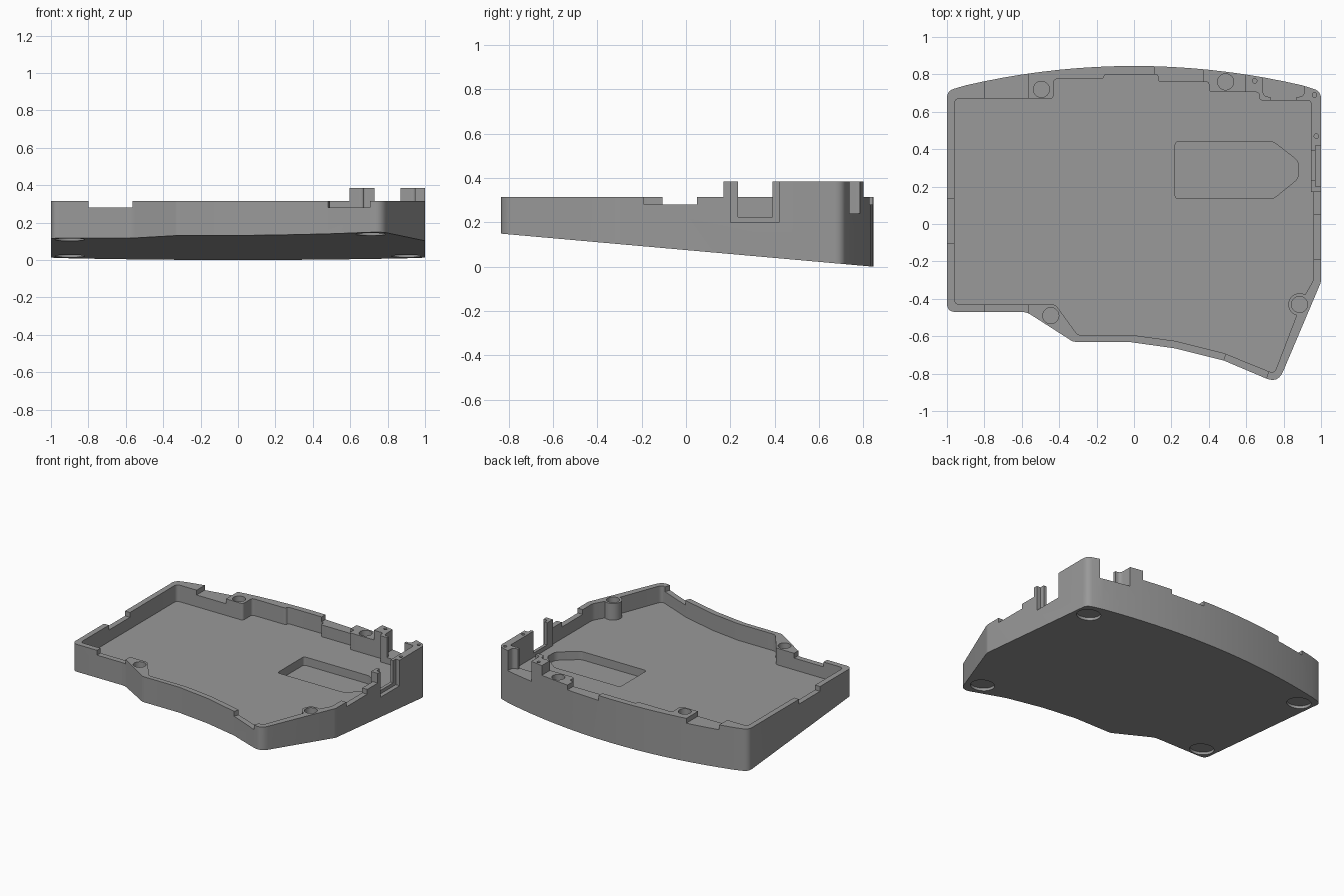
import bpy, bmesh, math
from mathutils import Vector

if "Cube" in bpy.data.objects:
    bpy.data.objects.remove(bpy.data.objects["Cube"])

RIM, TOP, FLOOR, NOTCH = 0.315, 0.385, 0.195, 0.28
SLOPE = 0.15 / 1.69


def under(y):
    """Height of the sloping underside."""
    return 0.15 - (y + 0.845) * SLOPE


def rounded(pts):
    """Points are (x, y) or (x, y, corner radius)."""
    out = []
    for i, p in enumerate(pts):
        c = Vector(p[:2])
        if len(p) == 2:
            out.append(c)
            continue
        a = c + (Vector(pts[i - 1][:2]) - c).normalized() * p[2]
        b = c + (Vector(pts[(i + 1) % len(pts)][:2]) - c).normalized() * p[2]
        for k in range(7):
            t = k / 6
            out.append(a * (1 - t) ** 2 + c * 2 * t * (1 - t) + b * t * t)
    return out


def prism(name, pts, z0, z1):
    bm = bmesh.new()
    face = bm.faces.new([bm.verts.new((p[0], p[1], z0)) for p in rounded(pts)])
    ext = bmesh.ops.extrude_face_region(bm, geom=[face])
    verts = [v for v in ext["geom"] if isinstance(v, bmesh.types.BMVert)]
    bmesh.ops.translate(bm, verts=verts, vec=(0, 0, z1 - z0))
    bmesh.ops.recalc_face_normals(bm, faces=bm.faces)
    me = bpy.data.meshes.new(name)
    bm.to_mesh(me)
    bm.free()
    ob = bpy.data.objects.new(name, me)
    bpy.context.collection.objects.link(ob)
    return ob


def circle(x, y, r, n=32):
    return [(x + r * math.cos(2 * math.pi * i / n),
             y + r * math.sin(2 * math.pi * i / n)) for i in range(n)]


def box(x0, x1, y0, y1):
    return [(x0, y0), (x1, y0), (x1, y1), (x0, y1)]


def cut(pts, z0, z1=0.6, slope=False):
    c = prism("cutter", pts, z0, z1)
    c.hide_render = True
    if slope:  # lean the cutter along the underside
        for v in c.data.vertices:
            v.co.z += under(v.co.y)
    m = case.modifiers.new("cut", "BOOLEAN")
    m.operation, m.solver, m.object = "DIFFERENCE", "EXACT", c
    bpy.context.view_layer.objects.active = case
    bpy.ops.object.modifier_apply(modifier="cut")
    bpy.data.objects.remove(c)


# Outer shell with a bowed back edge
back = [(x / 10, 0.845 - 0.128 * (abs(x) / 10) ** 2) for x in range(9, -10, -1)]
outline = [(1, 0.71, 0.04)] + back + [
    (-1, 0.712, 0.04), (-1, -0.47, 0.045), (-0.575, -0.47, 0.03),
    (-0.325, -0.63, 0.015), (-0.03, -0.63), (0.22, -0.665), (0.48, -0.73),
    (0.77, -0.853, 0.07), (1, -0.31, 0.015)]
case = prism("keyboard_case", outline, -0.1, TOP)

# Sloping underside
bm = bmesh.new()
bm.from_mesh(case.data)
r = bmesh.ops.bisect_plane(bm, geom=bm.verts[:] + bm.edges[:] + bm.faces[:],
                           plane_co=(0, 0, under(0)), plane_no=(0, SLOPE, 1),
                           clear_inner=True)
bmesh.ops.holes_fill(bm, edges=[e for e in bm.edges if e.is_boundary])
bmesh.ops.recalc_face_normals(bm, faces=bm.faces)
bm.to_mesh(case.data)
bm.free()

# Inner tray, stepping around the screw bosses
boss = [(0.885 + 0.06 * math.cos(math.radians(a)),
         -0.43 + 0.06 * math.sin(math.radians(a))) for a in range(60, 256, 13)]
inner = [(-0.96, 0.67, 0.03), (-0.43, 0.67, 0.02), (-0.43, 0.775, 0.02),
         (-0.16, 0.775, 0.02), (-0.16, 0.80, 0.015), (0.13, 0.80, 0.02),
         (0.13, 0.76, 0.015), (0.40, 0.76, 0.015), (0.40, 0.705, 0.02),
         (0.67, 0.705, 0.02), (0.67, 0.66, 0.02), (0.947, 0.66, 0.02),
         (0.947, 0.17), (0.96, 0.17), (0.96, -0.30, 0.02)] + boss + [
         (0.75, -0.80, 0.03), (0.48, -0.69), (0.22, -0.625), (0, -0.595),
         (-0.30, -0.595, 0.02), (-0.42, -0.43, 0.02), (-0.96, -0.43, 0.03)]
cut(inner, FLOOR)

# Lower the rim everywhere but the raised back right corner
cut([(-1.2, -1.2), (1.2, -1.2), (1.2, 0.17), (0.595, 0.17),
     (0.595, 1.2), (-1.2, 1.2)], RIM)

# Rim notches
for x0, x1, y0, y1 in [(-0.8, -0.565, -0.6, -0.41), (-0.8, -0.565, 0.6, 1),
                       (0.11, 0.37, 0.7, 1), (-1.1, -0.94, -0.105, 0.135),
                       (0.9, 1.1, -0.19, 0.05)]:
    cut(box(x0, x1, y0, y1), NOTCH)
cut([(0.47, -0.76), (0.695, -0.86), (0.73, -0.76), (0.505, -0.66)], NOTCH)

# Connector openings: wide outer recess and narrow inner passage
cut([(0.69, 0.68, 0.03), (0.91, 0.68, 0.03), (0.91, 1), (0.69, 1)], 0.24)
cut(box(0.73, 0.87, 0.6, 1), 0.24)
cut(box(0.97, 1.1, 0.2, 0.42), 0.2)
cut(box(0.9, 1.1, 0.235, 0.39), 0.225)

# Pocket in the tray floor
cut([(0.22, 0.135, 0.02), (0.745, 0.135, 0.02), (0.88, 0.245, 0.03),
     (0.88, 0.335, 0.03), (0.745, 0.44, 0.02), (0.22, 0.44, 0.02)], 0.135)

# Screw holes and small pin holes
for x, y in [(-0.495, 0.72), (0.49, 0.76), (-0.445, -0.49), (0.885, -0.43)]:
    cut(circle(x, y, 0.043), 0.2)
for x, y in [(0.645, 0.765), (0.965, 0.69), (0.975, 0.47)]:
    cut(circle(x, y, 0.012, 16), 0.33)

# Round foot recesses underneath
for x, y in [(-0.9, 0.61), (0.9, 0.61), (-0.9, -0.38), (0.71, -0.70)]:
    cut(circle(x, y, 0.08), -0.05, 0.02, slope=True)

# Finish
mat = bpy.data.materials.new("mid_grey")
mat.diffuse_color = (0.32, 0.32, 0.32, 1)
mat.use_nodes = True
mat.node_tree.nodes["Principled BSDF"].inputs["Base Color"].default_value = mat.diffuse_color
case.data.materials.clear()
case.data.materials.append(mat)
for p in case.data.polygons:
    p.material_index = 0
bpy.ops.object.select_all(action="DESELECT")
case.select_set(True)
bpy.context.view_layer.objects.active = case
bpy.ops.object.shade_smooth_by_angle(angle=math.radians(30))
